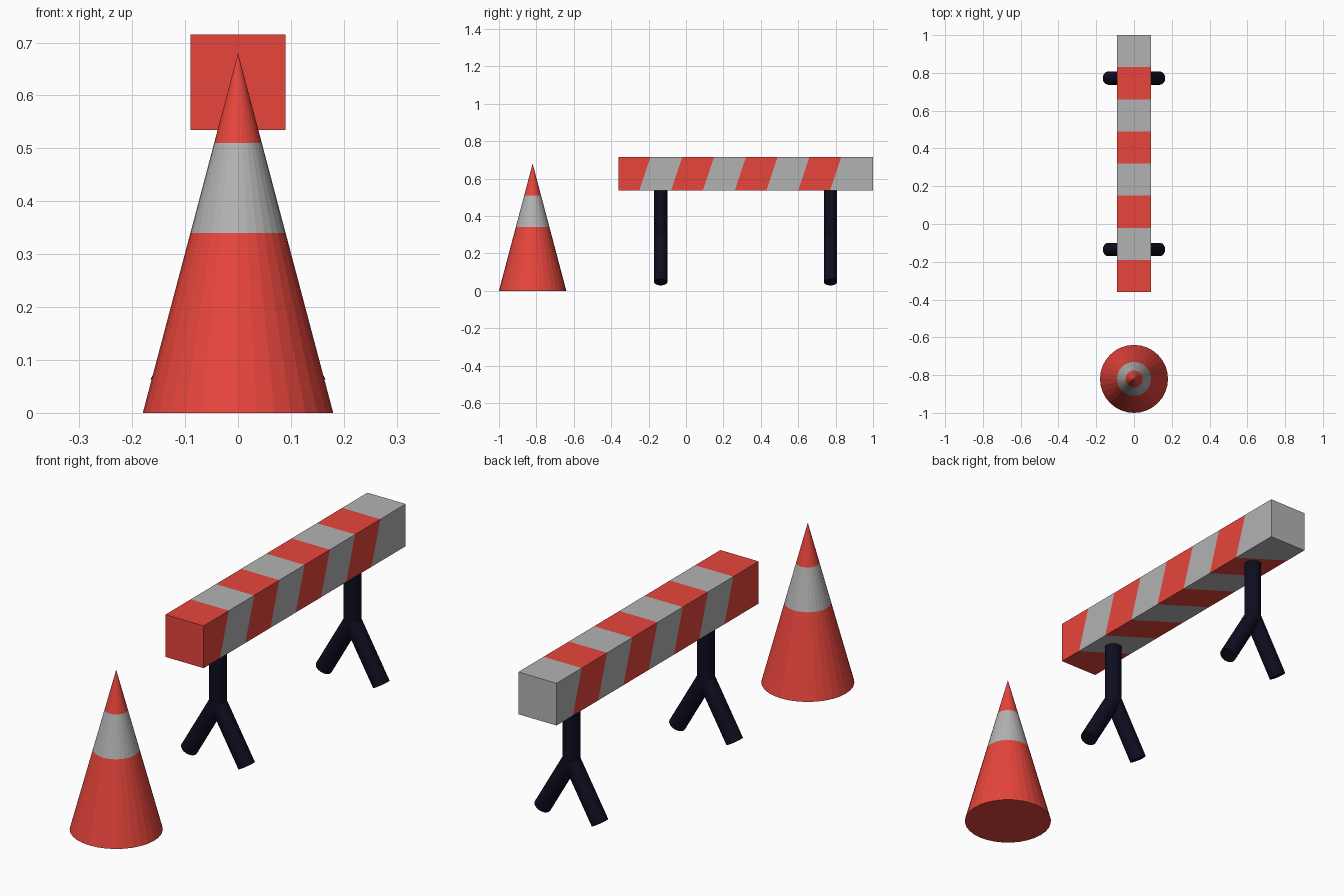
import bpy, bmesh
from math import sin, cos, pi, radians
from mathutils import Vector

if "Cube" in bpy.data.objects:
    bpy.data.objects.remove(bpy.data.objects["Cube"])


def material(name, rgb):
    m = bpy.data.materials.new(name)
    m.diffuse_color = (*rgb, 1)
    m.use_nodes = True
    m.node_tree.nodes["Principled BSDF"].inputs["Base Color"].default_value = m.diffuse_color
    return m


RED = material("red", (0.8, 0.06, 0.045))
GREY = material("grey", (0.45, 0.45, 0.45))
NAVY = material("navy", (0.004, 0.004, 0.014))


def add_object(name, bm, mats):
    bmesh.ops.recalc_face_normals(bm, faces=bm.faces)
    mesh = bpy.data.meshes.new(name)
    bm.to_mesh(mesh)
    bm.free()
    for m in mats:
        mesh.materials.append(m)
    ob = bpy.data.objects.new(name, mesh)
    bpy.context.collection.objects.link(ob)
    return ob


def loft(name, rings, stripes, mats):
    """Skin a list of point rings; stripes gives the material index per band."""
    bm = bmesh.new()
    loops = [[bm.verts.new(p) for p in ring] for ring in rings]
    for a, b, mi in zip(loops, loops[1:], stripes):
        n = len(a)
        for i in range(n):
            j = (i + 1) % n
            bm.faces.new((a[i], a[j], b[j], b[i])).material_index = mi
    bm.faces.new(loops[0]).material_index = stripes[0]
    bm.faces.new(loops[-1]).material_index = stripes[-1]
    bmesh.ops.remove_doubles(bm, verts=bm.verts, dist=1e-5)
    return add_object(name, bm, mats)


def tube(name, a, b, r):
    a, b = Vector(a), Vector(b)
    bm = bmesh.new()
    bmesh.ops.create_cone(bm, cap_ends=True, segments=32, radius1=r, radius2=r,
                          depth=(b - a).length)
    rot = (b - a).to_track_quat('Z', 'Y')
    for v in bm.verts:
        v.co = rot @ v.co + (a + b) / 2
    return add_object(name, bm, [NAVY])


# Traffic cone with a pale band
H, R, SIDES = 0.68, 0.18, 32
rings = []
for z in (0, 0.34, 0.51, H - 1e-4):
    r = R * (1 - z / H)
    rings.append([(r * cos(2 * pi * i / SIDES), -0.82 + r * sin(2 * pi * i / SIDES), z)
                  for i in range(SIDES)])
loft("traffic_cone", rings, [0, 1, 0], [RED, GREY])

# Striped barrier beam: stripes lean opposite ways on its two sides
W, Z0, Z1, STEP, LEAN = 0.09, 0.535, 0.715, 0.17, 0.06
rings = []
for i in range(9):
    y = -0.36 + STEP * i
    s = 0 if i in (0, 8) else LEAN
    rings.append([(W, y - s, Z0), (W, y, Z1), (-W, y, Z1), (-W, y + s, Z0)])
loft("barrier_beam", rings, [i % 2 for i in range(8)], [RED, GREY])

# Forked stands: post and two splayed feet each
LR, FORK, LEN, ANG = 0.035, 0.28, 0.27, radians(30)
for end, y in (("front", -0.135), ("back", 0.772)):
    tube(f"{end}_post", (0, y, 0.25), (0, y, 0.545), LR)
    for side, s in (("left", -1), ("right", 1)):
        tube(f"{end}_{side}_foot", (0, y, FORK),
             (s * LEN * sin(ANG), y, FORK - LEN * cos(ANG)), LR)
